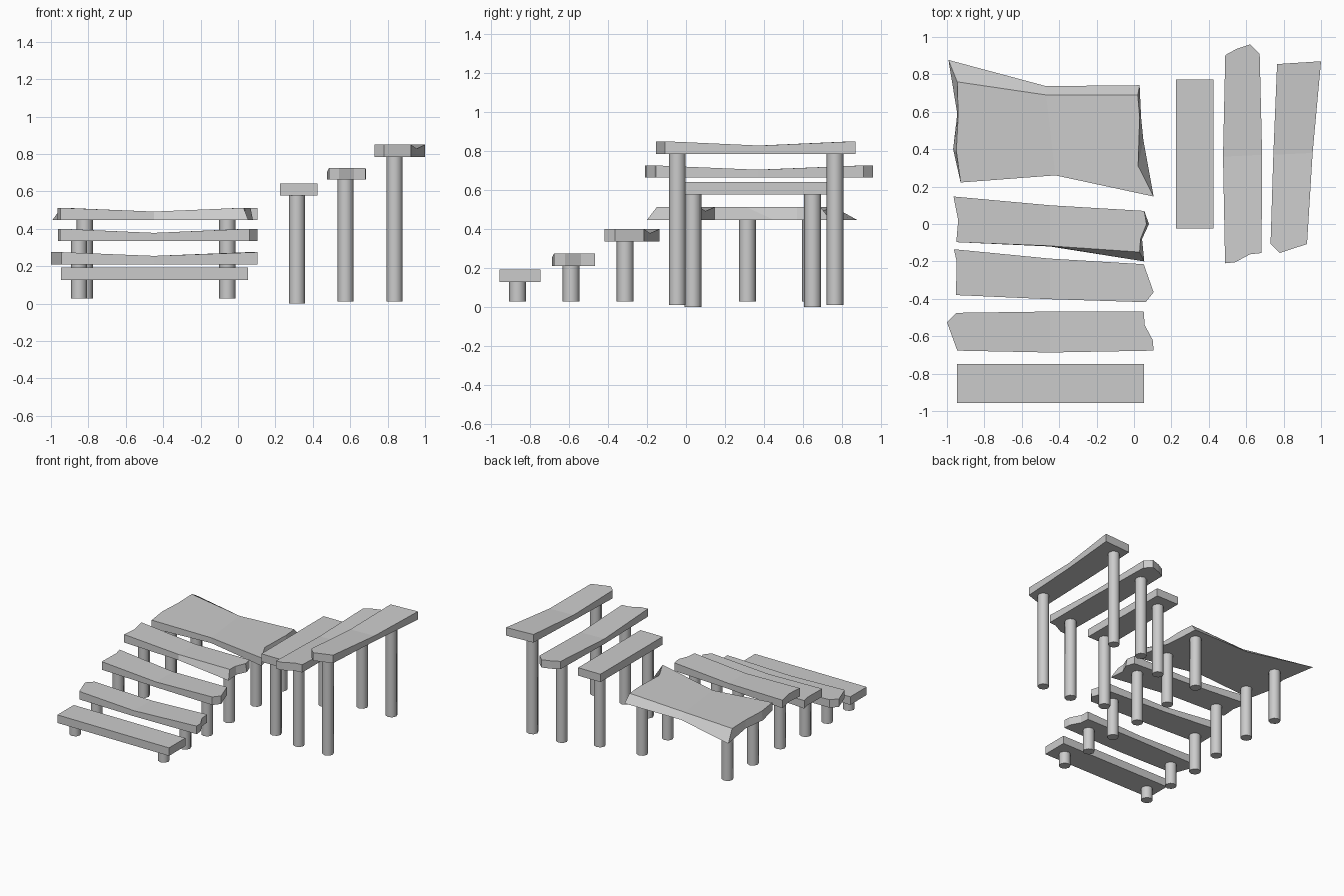
import bpy, bmesh
from mathutils import Matrix


def finish(name, bm):
    bmesh.ops.recalc_face_normals(bm, faces=bm.faces)
    mesh = bpy.data.meshes.new(name)
    bm.to_mesh(mesh)
    bm.free()
    ob = bpy.data.objects.new(name, mesh)
    bpy.context.collection.objects.link(ob)
    return ob


def plank(name, top, mids, z0, z1, dip, bottom=None):
    """Rough slab with a flat underside and a top that sags along its mid line."""
    bottom = bottom or top
    a, b = mids
    n = len(top)
    bm = bmesh.new()
    t = [bm.verts.new((x, y, z1 - (dip if i in mids else 0))) for i, (x, y) in enumerate(top)]
    u = [bm.verts.new((x, y, z0)) for x, y in bottom]
    bm.faces.new(t[a:b + 1])
    bm.faces.new(t[b:] + t[:a + 1])
    bm.faces.new(u[::-1])
    for i in range(n):
        j = (i + 1) % n
        bm.faces.new((u[i], u[j], t[j], t[i]))
    return finish(name, bm)


def box(name, x0, x1, y0, y1, z0, z1):
    bm = bmesh.new()
    m = Matrix.Translation(((x0 + x1) / 2, (y0 + y1) / 2, (z0 + z1) / 2))
    m = m @ Matrix.Diagonal((x1 - x0, y1 - y0, z1 - z0, 1))
    bmesh.ops.create_cube(bm, size=1, matrix=m)
    return finish(name, bm)


def leg(name, x, y, z0, z1, r=0.0435):
    bm = bmesh.new()
    m = Matrix.Translation((x, y, (z0 + z1) / 2))
    bmesh.ops.create_cone(bm, cap_ends=True, segments=8, radius1=r, radius2=r,
                          depth=z1 - z0, matrix=m)
    for f in bm.faces:
        f.smooth = abs(f.normal.z) < 0.5
    for e in bm.edges:
        e.smooth = all(f.smooth for f in e.link_faces)
    return finish(name, bm)


# Lower flight
box("lower_step_1", -0.945, 0.053, -0.957, -0.748, 0.127, 0.192)
plank("lower_step_2",
      [(-0.95, -0.475), (-0.45, -0.468), (0.052, -0.468), (0.057, -0.54), (0.10, -0.62),
       (0.105, -0.677), (-0.45, -0.687), (-0.945, -0.677), (-1.0, -0.525)],
      (1, 6), 0.21, 0.275, 0.02)
plank("lower_step_3",
      [(-0.963, -0.135), (-0.45, -0.185), (0.052, -0.215), (0.105, -0.365), (0.062, -0.418),
       (-0.45, -0.402), (-0.952, -0.38), (-0.948, -0.2)],
      (1, 5), 0.335, 0.40, 0.022)
plank("lower_step_4",
      [(-0.965, 0.147), (-0.45, 0.10), (0.055, 0.07), (0.067, 0.0), (0.035, -0.08),
       (0.03, -0.15), (-0.45, -0.117), (-0.95, -0.097), (-0.94, 0.02)],
      (1, 6), 0.447, 0.512, 0.02,
      [(-0.965, 0.147), (-0.45, 0.10), (0.055, 0.07), (0.08, 0.0), (0.043, -0.08),
       (0.055, -0.20), (-0.45, -0.12), (-0.95, -0.097), (-0.94, 0.02)])

# Corner landing with flared lower edges
plank("landing",
      [(-0.945, 0.76), (-0.47, 0.69), (0.02, 0.69), (0.03, 0.57), (0.022, 0.31),
       (0.105, 0.147), (-0.42, 0.26), (-0.927, 0.222), (-0.95, 0.39), (-0.94, 0.58)],
      (1, 6), 0.447, 0.512, 0.022,
      [(-0.992, 0.877), (-0.47, 0.737), (0.03, 0.742), (0.038, 0.57), (0.05, 0.45),
       (0.105, 0.147), (-0.42, 0.26), (-0.927, 0.222), (-0.967, 0.40), (-0.945, 0.59)])

# Upper flight
box("upper_step_1", 0.225, 0.424, -0.023, 0.772, 0.578, 0.642)
plank("upper_step_2",
      [(0.685, 0.37), (0.672, 0.91), (0.62, 0.96), (0.55, 0.937), (0.488, 0.903),
       (0.476, 0.36), (0.487, -0.21), (0.54, -0.205), (0.62, -0.162), (0.682, -0.155)],
      (0, 5), 0.663, 0.726, 0.022)
plank("upper_step_3",
      [(0.955, 0.38), (1.0, 0.87), (0.765, 0.855),
       (0.745, 0.37), (0.73, -0.107), (0.78, -0.155), (0.925, -0.107)],
      (0, 3), 0.785, 0.85, 0.022)

# Leg pairs: lower flight and landing (y, left x, top z)
lower = [(-0.865, -0.85, 0.13), (-0.59, -0.85, 0.215), (-0.312, -0.85, 0.34),
         (-0.03, -0.82, 0.45), (0.315, -0.82, 0.45), (0.64, -0.82, 0.45)]
for i, (y, x, z) in enumerate(lower, 1):
    leg(f"lower_leg_left_{i}", x, y, 0.028, z)
    leg(f"lower_leg_right_{i}", -0.057, y, 0.028, z)

# Leg pairs: upper flight (x, front y, back y, bottom z, top z)
upper = [(0.315, 0.035, 0.65, 0.0, 0.58), (0.575, -0.045, 0.765, 0.01, 0.665),
         (0.837, -0.045, 0.765, 0.01, 0.79)]
for i, (x, y0, y1, z0, z1) in enumerate(upper, 1):
    leg(f"upper_leg_front_{i}", x, y0, z0, z1)
    leg(f"upper_leg_back_{i}", x, y1, z0, z1)
